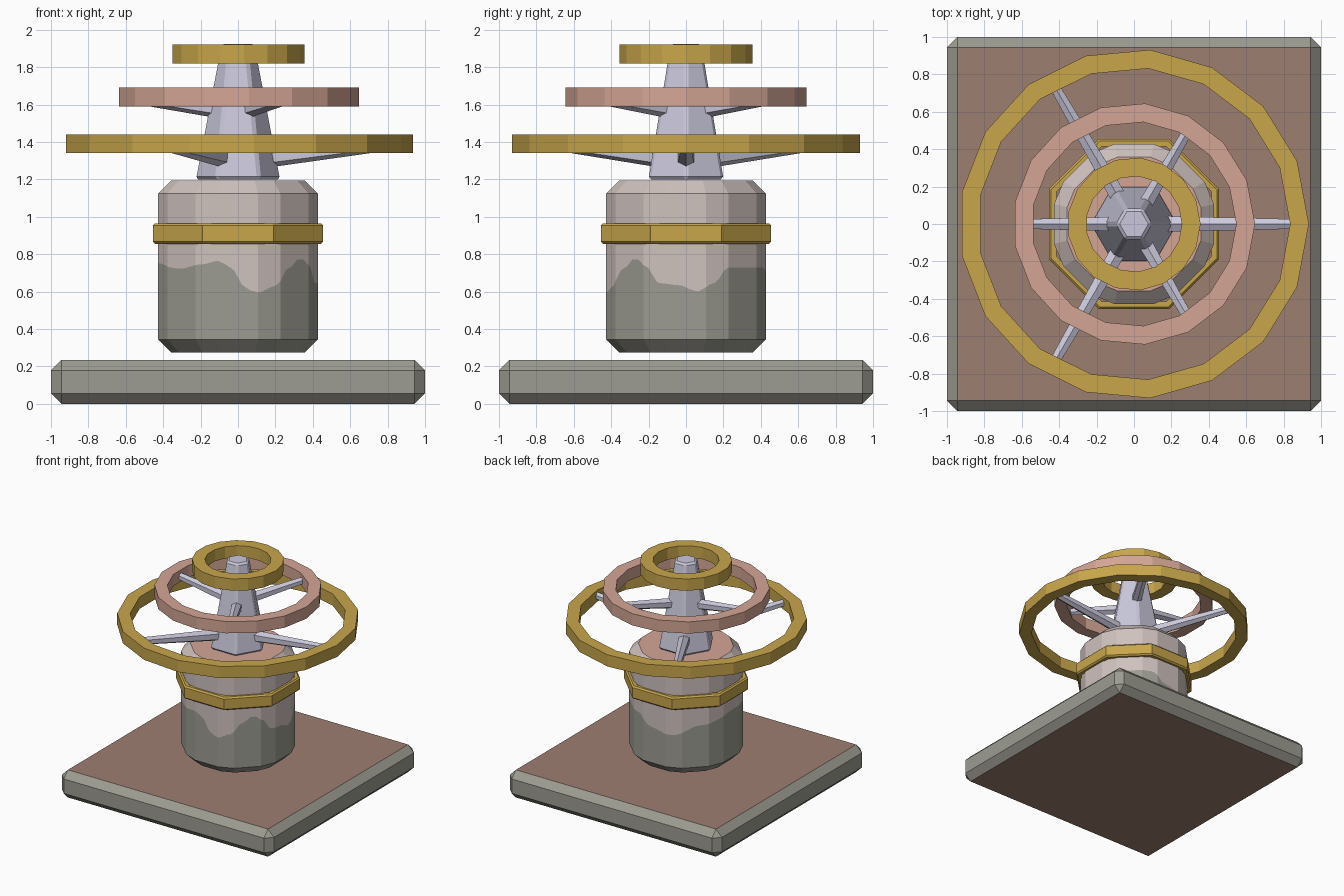
import bpy, bmesh, math
from mathutils import Vector, Matrix

if "Cube" in bpy.data.objects:
    bpy.data.objects.remove(bpy.data.objects["Cube"])


def mat(name, rgb):
    m = bpy.data.materials.new(name)
    lin = [(c / 255 / 12.92) if c / 255 <= 0.04045 else ((c / 255 + 0.055) / 1.055) ** 2.4 for c in rgb]
    m.diffuse_color = (*lin, 1)
    m.use_nodes = True
    m.node_tree.nodes["Principled BSDF"].inputs["Base Color"].default_value = m.diffuse_color
    return m


GREY = mat("stone grey", (157, 156, 146))
BROWN = mat("dull brown", (158, 126, 113))
PALE = mat("pale clay", (207, 194, 190))
PINK = mat("salmon pink", (212, 166, 149))
GOLD = mat("gold", (200, 166, 75))
STEEL = mat("lavender steel", (203, 201, 220))


def finish(bm, name, mats):
    bmesh.ops.recalc_face_normals(bm, faces=bm.faces)
    me = bpy.data.meshes.new(name)
    bm.to_mesh(me)
    bm.free()
    for m in mats:
        me.materials.append(m)
    ob = bpy.data.objects.new(name, me)
    bpy.context.collection.objects.link(ob)
    return ob


def bevel(bm, width):
    bmesh.ops.bevel(bm, geom=bm.edges[:], offset=width, segments=1, profile=0.5, affect='EDGES')


def ring(name, profile, sides, start, material):
    """Closed (r, z) profile swept round the z axis."""
    bm = bmesh.new()
    loops = []
    for i in range(sides):
        a = start + math.tau * i / sides
        loops.append([bm.verts.new((r * math.cos(a), r * math.sin(a), z)) for r, z in profile])
    n = len(profile)
    for i in range(sides):
        p, q = loops[i], loops[(i + 1) % sides]
        for j in range(n):
            k = (j + 1) % n
            bm.faces.new((p[j], q[j], q[k], p[k]))
    return finish(bm, name, [material])


# Base slab: chamfered box with brown top and bottom
bm = bmesh.new()
bmesh.ops.create_cube(bm, size=1, matrix=Matrix.Translation((0, 0, 0.1175)) @ Matrix.Diagonal((2, 2, 0.235, 1)))
bevel(bm, 0.056)
bm.normal_update()
for f in bm.faces:
    f.material_index = 1 if abs(f.normal.z) > 0.99 else 0
finish(bm, "base_slab", [GREY, BROWN])

# Body: octagon with chamfered corners, two colours split by a wavy line
WAVE = [(-180, .75), (-166, .752), (-136, .722), (-117, .745), (-103, .765), (-97, .74), (-83, .61),
        (-76, .595), (-63, .63), (-52, .72), (-39, .78), (-30, .74), (-19, .645), (-5, .635), (8, .60),
        (20, .645), (31, .73), (70, .73), (85, .65), (110, .62), (140, .70), (180, .75)]


def wave(x, y):
    a = math.degrees(math.atan2(y, x))
    for (a0, z0), (a1, z1) in zip(WAVE, WAVE[1:]):
        if a0 <= a <= a1:
            t = (1 - math.cos(math.pi * (a - a0) / (a1 - a0))) / 2
            return z0 + (z1 - z0) * t
    return 0.75


AP, CH = 0.427, 0.07
half = AP * math.tan(math.pi / 8)
corners = []
for i in range(8):
    rot = Matrix.Rotation(i * math.pi / 4, 2)
    corners += [rot @ Vector((AP, -(half - CH))), rot @ Vector((AP, half - CH))]
outline = []
for i, c in enumerate(corners):
    d = corners[(i + 1) % 16]
    outline += [c.lerp(d, t / 5) for t in range(5)]

bm = bmesh.new()
inset = (AP - CH) / AP
levels = [(inset, 0.275), (1, 0.345), (1, None), (1, 1.125), (inset, 1.195)]
rows = [[bm.verts.new((p.x * s, p.y * s, wave(p.x, p.y) if z is None else z)) for p in outline]
        for s, z in levels]
n = len(outline)
for r in range(4):
    for i in range(n):
        j = (i + 1) % n
        f = bm.faces.new((rows[r][i], rows[r][j], rows[r + 1][j], rows[r + 1][i]))
        f.material_index = 0 if r < 2 else 1
bm.faces.new(rows[0][::-1]).material_index = 0
bm.faces.new(rows[-1]).material_index = 2
finish(bm, "body", [GREY, PALE, PINK])

# Gold band round the body
k = 1 / math.cos(math.pi / 8)
ring("body_band", [(0.415 * k, .855), (0.443 * k, .855), (0.455 * k, .867), (0.455 * k, .953),
                   (0.443 * k, .965), (0.415 * k, .965)], 8, math.pi / 8, GOLD)

# Six-sided tapering spindle
bm = bmesh.new()
bmesh.ops.create_cone(bm, cap_ends=True, segments=6, radius1=0.232, radius2=0.094, depth=0.725,
                      matrix=Matrix.Translation((0, 0, 1.5625)) @ Matrix.Rotation(math.pi / 2, 4, 'Z'))
if abs(max(v.co.x for v in bm.verts) - 0.232) > 0.01:   # keep corners on the x axis
    bmesh.ops.rotate(bm, verts=bm.verts, matrix=Matrix.Rotation(math.pi / 6, 3, 'Z'))
bevel(bm, 0.015)
finish(bm, "spindle", [STEEL])

# Three 17-sided rings
for name, r, z, m in (("lower_ring", 0.935, 1.34, GOLD), ("middle_ring", 0.647, 1.59, PINK),
                      ("upper_ring", 0.356, 1.82, GOLD)):
    ring(name, [(r - 0.1, z), (r, z), (r, z + 0.1), (r - 0.1, z + 0.1)], 17, 0, m)


# Tapered spokes, three per ring
def spokes(name, start, r0, z0, r1, z1, w0, w1):
    for i in range(3):
        a = math.radians(start + 120 * i)
        d = Vector((math.cos(a), math.sin(a), 0))
        p, q = d * r0 + Vector((0, 0, z0)), d * r1 + Vector((0, 0, z1))
        v = q - p
        bm = bmesh.new()
        bmesh.ops.create_cone(bm, cap_ends=True, segments=6, radius1=w0, radius2=w1, depth=v.length,
                              matrix=Matrix.Translation((p + q) / 2) @ v.to_track_quat('Z', 'Y').to_matrix().to_4x4())
        finish(bm, f"{name}_{i + 1}", [STEEL])


spokes("lower_spoke", 0, 0.12, 1.308, 0.86, 1.392, 0.05, 0.03)
spokes("middle_spoke", 60, 0.08, 1.568, 0.575, 1.638, 0.045, 0.03)
